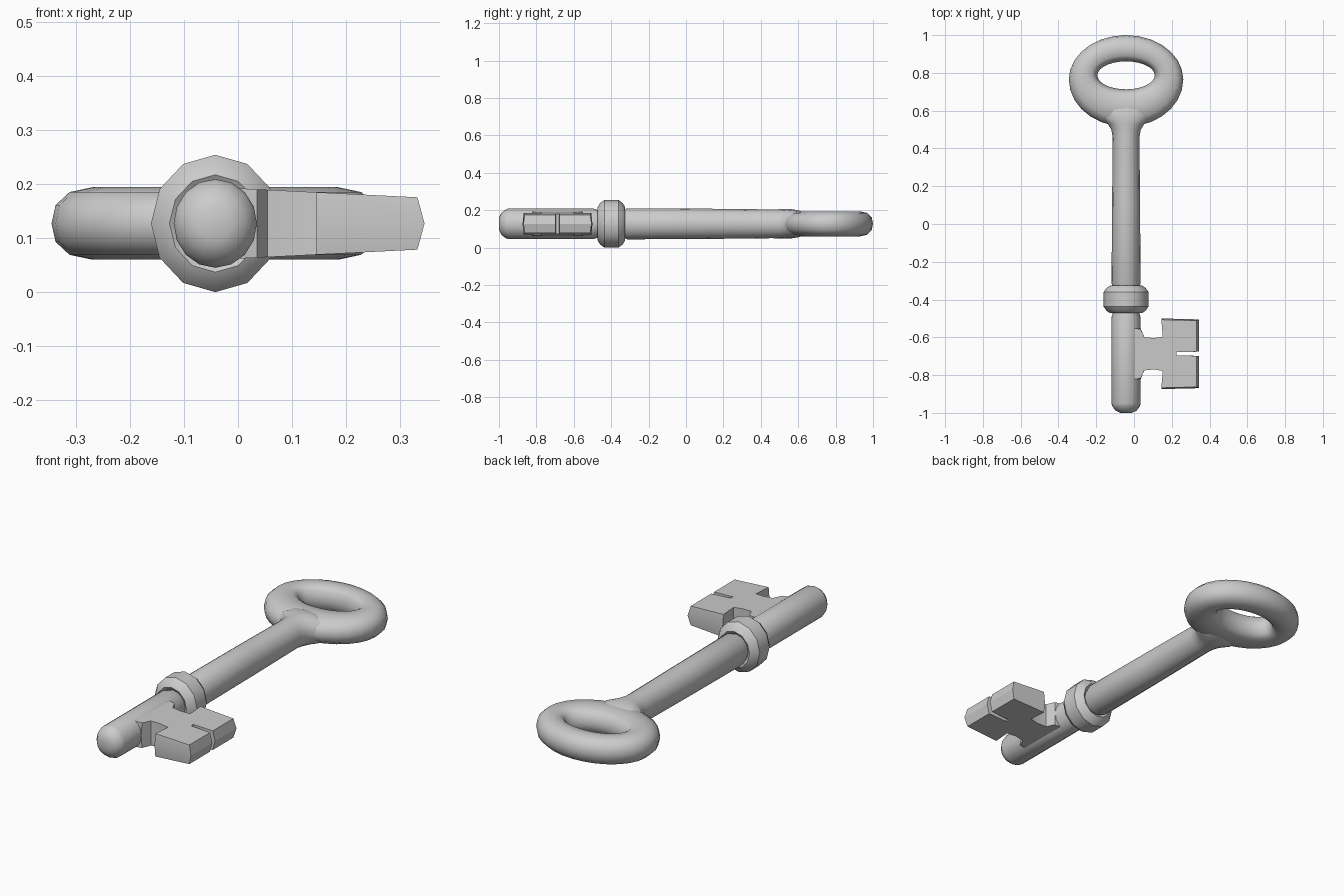
import bpy, bmesh
from math import sin, cos, pi, radians

if "Cube" in bpy.data.objects:
    bpy.data.objects.remove(bpy.data.objects["Cube"])

CX, CZ = -0.042, 0.127  # axis of the key


def finish(name, bm, angle):
    bmesh.ops.recalc_face_normals(bm, faces=bm.faces)
    mesh = bpy.data.meshes.new(name)
    bm.to_mesh(mesh)
    bm.free()
    ob = bpy.data.objects.new(name, mesh)
    bpy.context.collection.objects.link(ob)
    bpy.ops.object.select_all(action='DESELECT')
    ob.select_set(True)
    bpy.context.view_layer.objects.active = ob
    bpy.ops.object.shade_smooth_by_angle(angle=radians(angle))
    return ob


def bridge(bm, a, b):
    n = len(a)
    for i in range(n):
        j = (i + 1) % n
        bm.faces.new((a[i], a[j], b[j], b[i]))


def turned(name, profile, sides, angle):
    """Loft of ellipses along y; profile holds (y, x radius, z radius)."""
    bm = bmesh.new()
    rings = [[bm.verts.new((CX + rx * sin(2 * pi * i / sides), y,
                            CZ + rz * cos(2 * pi * i / sides)))
              for i in range(sides)] for y, rx, rz in profile]
    for a, b in zip(rings, rings[1:]):
        bridge(bm, a, b)
    bm.faces.new(rings[0])
    bm.faces.new(rings[-1])
    return finish(name, bm, angle)


# Upper shaft, flaring and flattening into the bow
turned("shaft", [(-0.36, 0.066, 0.07), (-0.332, 0.07, 0.075), (-0.315, 0.077, 0.083),
                 (0.10, 0.074, 0.081), (0.46, 0.071, 0.077), (0.50, 0.078, 0.078),
                 (0.53, 0.097, 0.079), (0.56, 0.135, 0.079), (0.60, 0.15, 0.072),
                 (0.65, 0.12, 0.055)], 16, 60)

# Lower shaft with domed tip
turned("tip_shaft", [(-1.0, 0.03, 0.032), (-0.988, 0.056, 0.058), (-0.965, 0.073, 0.076),
                     (-0.95, 0.077, 0.082), (-0.495, 0.077, 0.082),
                     (-0.475, 0.071, 0.075), (-0.44, 0.066, 0.07)], 16, 50)

# Collar
turned("collar", [(-0.455, 0.06, 0.065), (-0.472, 0.085, 0.09), (-0.46, 0.103, 0.110),
                  (-0.437, 0.119, 0.127), (-0.36, 0.119, 0.127), (-0.338, 0.103, 0.110),
                  (-0.326, 0.085, 0.09), (-0.345, 0.06, 0.065)], 12, 32)

# Bow: section swept between the outer oval and the oval hole
half = [(0, 0), (0.05, 0.034), (0.22, 0.058), (0.5, 0.067), (0.78, 0.062), (0.92, 0.046)]
section = half + [(1, 0)] + [(s, -z) for s, z in half[:0:-1]]
bm = bmesh.new()
rings = []
N = 28
for i in range(N):
    c, s = cos(2 * pi * i / N), sin(2 * pi * i / N)
    outer = (0.303 * c, 0.765 + (0.235 if s > 0 else 0.25) * s)
    inner = (0.152 * c, 0.787 + 0.074 * s)
    rings.append([bm.verts.new((CX + outer[0] * (1 - t) + inner[0] * t,
                                outer[1] * (1 - t) + inner[1] * t, CZ + z))
                  for t, z in section])
for i in range(N):
    bridge(bm, rings[i], rings[(i + 1) % N])
finish("bow", bm, 50)

# Bit: mirrored outline (x, distance from the bit's centre line), ridged rim
BY = -0.687
side = [(0.0, 0.14), (0.035, 0.135), (0.055, 0.088), (0.105, 0.083), (0.152, 0.09),
        (0.145, 0.187), (0.345, 0.182), (0.345, 0.011), (0.225, 0.009)]
outline = side + [(x, -d) for x, d in reversed(side)]
bm = bmesh.new()
layers = []
for k in (-1, 0, 1):
    layer = []
    for x, d in outline:
        if k:
            x = x - 0.013 if x > 0.3 else x
            d = d * 0.965 if abs(d) > 0.1 else d
        layer.append(bm.verts.new((x, BY + d, CZ + k * (0.065 - 0.05 * x))))
    layers.append(layer)
bridge(bm, layers[0], layers[1])
bridge(bm, layers[1], layers[2])
bm.faces.new(layers[0])
bm.faces.new(layers[2])
finish("bit", bm, 15)
